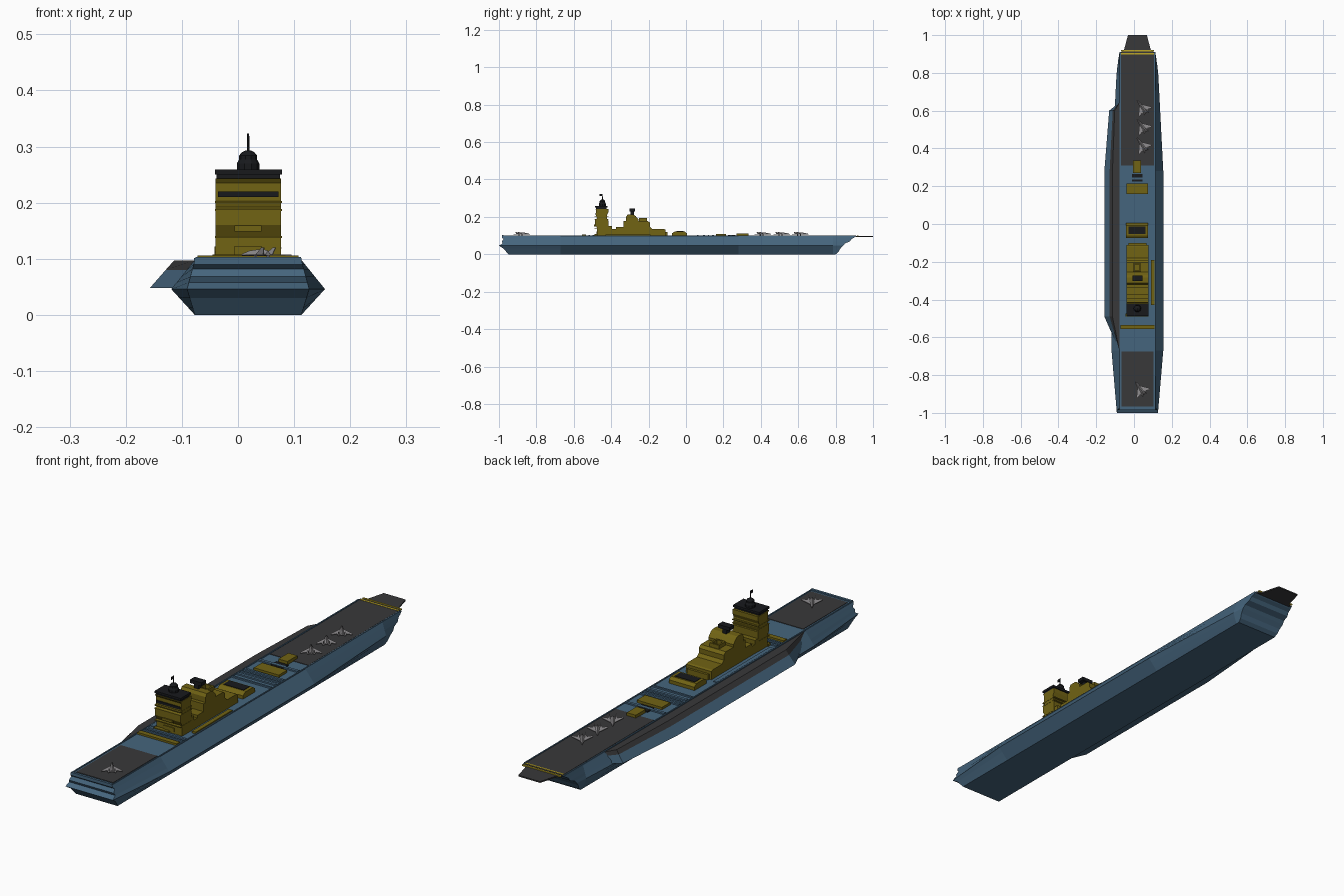
import bpy, bmesh, math
from mathutils import Matrix, Vector


def material(name, r, g, b):
    m = bpy.data.materials.new(name)
    m.diffuse_color = (r, g, b, 1)
    return m


BLUE = material("hull_blue", 0.06, 0.13, 0.205)
DARK = material("deck_grey", 0.04, 0.04, 0.042)
BLACK = material("black", 0.009, 0.01, 0.012)
OLIVE = material("olive", 0.165, 0.125, 0.007)
YELLOW = material("stripe_yellow", 0.5, 0.38, 0.02)
GREY = material("jet_grey", 0.28, 0.27, 0.28)


def finish(name, bm, *mats):
    bmesh.ops.recalc_face_normals(bm, faces=bm.faces)
    me = bpy.data.meshes.new(name)
    bm.to_mesh(me)
    bm.free()
    for m in mats:
        me.materials.append(m)
    ob = bpy.data.objects.new(name, me)
    bpy.context.collection.objects.link(ob)
    return ob


def loft(name, rings, mats, dark_strips=()):
    bm = bmesh.new()
    vs = [[bm.verts.new(p) for p in r] for r in rings]
    n = len(rings[0])
    for a, b in zip(vs, vs[1:]):
        for i in range(n):
            f = bm.faces.new((a[i], a[(i + 1) % n], b[(i + 1) % n], b[i]))
            f.material_index = 1 if i in dark_strips else 0
    bm.faces.new(vs[0])
    bm.faces.new(vs[-1])
    return finish(name, bm, *mats)


def box(name, x0, x1, y0, y1, z0, z1, mat):
    return loft(name, [[(x0, y0, z), (x1, y0, z), (x1, y1, z), (x0, y1, z)]
                       for z in (z0, z1)], [mat])


def side_profile(name, pts, x0, x1, mat):
    return loft(name, [[(x, y, z) for y, z in pts] for x in (x0, x1)], [mat])


def turned(name, x, y, prof, mat, n=10):
    return loft(name, [[(x + r * math.cos(2 * math.pi * i / n),
                         y + r * math.sin(2 * math.pi * i / n), z)
                        for i in range(n)] for r, z in prof], [mat])


# Hull: level outlines (z, stern y, bow y) with a knuckle at mid height
LEVELS = [(0, -.95, .80), (.012, -.96, .815), (.03, -.975, .825), (.046, -1.0, .84),
          (.058, -.98, .85), (.068, -.985, .875), (.082, -.975, .885), (.09, -.985, .9),
          (.098, -.985, .91)]
rings = []
for z, stern, bow in LEVELS:
    k = .042 * (z / .046 if z <= .046 else (.098 - z) / .052)
    st = [(stern, .33), (-.67, 1), (.28, 1), (.785, .38), (bow, .25)]
    rings.append([(.113 + k * b, y, z) for y, b in st] +
                 [(-.077 - k * b, y, z) for y, b in reversed(st)])
loft("hull", rings, [BLUE])

# Port sponson with dark walkway on its upper faces
SECTION = [(0, .097), (.037, .097), (.052, .08), (.08, .048), (0, .048)]
loft("port_sponson", [[(-.077 - d * s, y, z) for d, z in SECTION]
                      for y, s in [(-.66, .06), (-.49, 1), (.28, 1), (.6, .68), (.64, .06)]],
     [BLUE, DARK], (0, 1))

# Deck edges and flight deck surfaces
for name, a, b in (("starboard_rim", .108, .113), ("port_rim", -.078, -.073)):
    box(name, a, b, -.985, .9, .096, .101, BLUE)
box("stern_rim", -.076, .112, -.985, -.975, .096, .103, BLUE)
box("forward_flight_deck", -.07, .106, .31, .91, .096, .1, DARK)
box("aft_flight_deck", -.065, .103, -.965, -.675, .096, .1, DARK)
for y in (.897, .914):
    box("deck_stripe", -.07, .106, y, y + .007, .096, .1012, YELLOW)
loft("bow_ramp", [[(-.07, .905, z), (.106, .905, z), (.088, .925, z), (.068, 1, z),
                   (-.032, 1, z), (-.052, .925, z)] for z in (.093, .0985)], [DARK])

# Raised bars across the deck
for y, w in ((.235, .012), (.14, .01), (.118, .006), (.09, .012), (.06, .008),
             (-.5, .01), (-.52, .008)):
    box("deck_bar", -.072, .108, y, y + w, .097, .104, BLUE)
box("aft_barrier", -.072, .108, -.557, -.535, .097, .106, OLIVE)
box("starboard_walkway", .09, .108, -.43, -.19, .097, .106, OLIVE)
box("port_walkway", -.072, -.055, -.47, -.1, .097, .101, BLUE)
box("deck_locker", -.045, .02, -.49, -.475, .097, .108, OLIVE)

# Small deck houses forward of the island
box("deck_house", -.04, .075, .16, .215, .097, .108, OLIVE)
box("deck_house_base", -.01, .045, .225, .265, .097, .103, BLACK)
box("deck_hatch", -.004, .037, .27, .335, .097, .112, OLIVE)
side_profile("forward_house", [(-.075, .097), (.005, .097), (.005, .112), (-.008, .122),
                               (-.06, .122), (-.075, .112)], -.042, .075, OLIVE)
box("forward_house_panel", -.03, .062, -.052, -.014, .12, .124, BLACK)

# Island superstructure as stepped side profiles
side_profile("island_low", [(-.43, .097), (-.11, .097), (-.11, .132), (-.118, .136),
                            (-.18, .136), (-.192, .148), (-.192, .168), (-.205, .178),
                            (-.255, .178), (-.335, .178), (-.335, .146), (-.375, .146),
                            (-.375, .135), (-.395, .135), (-.395, .152), (-.43, .152)],
             -.039, .076, OLIVE)
box("forward_step", -.03, .066, -.15, -.1, .097, .12, OLIVE)
side_profile("mid_block", [(-.32, .17), (-.255, .17), (-.255, .188), (-.27, .205),
                           (-.282, .212), (-.312, .212), (-.32, .2)], -.039, .076, OLIVE)
box("radar_pedestal", .008, .028, -.298, -.278, .21, .235, BLACK)
box("radar_head", -.008, .044, -.302, -.272, .23, .244, BLACK)
for a, b, c, d in ((-.005, .037, -.252, -.245), (-.005, .037, -.215, -.208),
                   (-.005, .002, -.245, -.215), (.03, .037, -.245, -.215)):
    box("funnel_wall", a, b, c, d, .175, .194, OLIVE)

# Bridge tower
side_profile("bridge_tower", [(-.475, .097), (-.475, .14), (-.487, .16), (-.487, .185),
                              (-.476, .192), (-.48, .205), (-.48, .235), (-.486, .243),
                              (-.415, .243), (-.415, .225), (-.422, .21), (-.422, .19),
                              (-.415, .18), (-.415, .097)], -.04, .077, OLIVE)
box("bridge_windows", -.036, .072, -.484, -.47, .21, .22, BLACK)
for z, h in ((.106, .017), (.149, .01)):
    box("tower_door", -.006, .042, -.491 if z > .14 else -.479, -.46, z, z + h, OLIVE)
for z in (.137, .185, .199):
    box("tower_ledge", -.041, .078, -.489, -.414, z, z + .004, OLIVE)
box("tower_cap", -.038, .075, -.482, -.425, .24, .252, BLACK)
box("tower_cap_rim", -.041, .078, -.487, -.42, .25, .259, BLACK)
turned("radar_dome", .018, -.447, [(.02, .257), (.02, .27), (.016, .277), (.016, .284),
                                   (.011, .29), (.005, .293)], BLACK)
turned("mast", .018, -.447, [(.0025, .285), (.002, .323)], BLACK, 6)
box("mast_flag", .0165, .0195, -.462, -.447, .311, .322, BLACK)


# Parked delta-wing jets
def jet(x, y, angle):
    bm = bmesh.new()
    # fuselage as a tapering ridge
    body = [(.048, .0015), (.025, .006), (-.015, .0085), (-.032, .006)]
    prev = None
    for py, r in body:
        ring = [bm.verts.new(p) for p in ((-r, py, .107), (0, py, .107 + r * 1.25),
                                          (r, py, .107), (0, py, .105))]
        if prev:
            for i in range(4):
                bm.faces.new((prev[i], prev[(i + 1) % 4], ring[(i + 1) % 4], ring[i]))
        else:
            bm.faces.new(ring)
        prev = ring
    bm.faces.new(prev)

    def plate(pts, offset):
        lo = [bm.verts.new(p) for p in pts]
        hi = [bm.verts.new(Vector(p) + Vector(offset)) for p in pts]
        bm.faces.new(lo)
        bm.faces.new(hi)
        for i in range(len(pts)):
            j = (i + 1) % len(pts)
            bm.faces.new((lo[i], lo[j], hi[j], hi[i]))
    for s in (-1, 1):
        plate([(s * .004, .022, .106), (s * .04, -.02, .106), (s * .04, -.03, .106),
               (s * .018, -.022, .106), (s * .014, -.04, .106), (s * .004, -.032, .106)],
              (0, 0, .002))
        plate([(s * .009, -.008, .107), (s * .012, -.03, .12), (s * .012, -.038, .12),
               (s * .009, -.032, .107)], (s * .0015, 0, 0))
        plate([(s * .012, -.01, .099), (s * .012, -.015, .099),
               (s * .012, -.015, .107), (s * .012, -.01, .107)], (s * .003, 0, 0))
    bmesh.ops.transform(bm, verts=bm.verts,
                        matrix=Matrix.Translation((x, y, 0)) @ Matrix.Rotation(angle, 4, 'Z'))
    finish("parked_jet", bm, GREY)


for x, y in ((.045, .615), (.045, .515), (.045, .415), (.035, -.875)):
    jet(x, y, math.radians(35))
